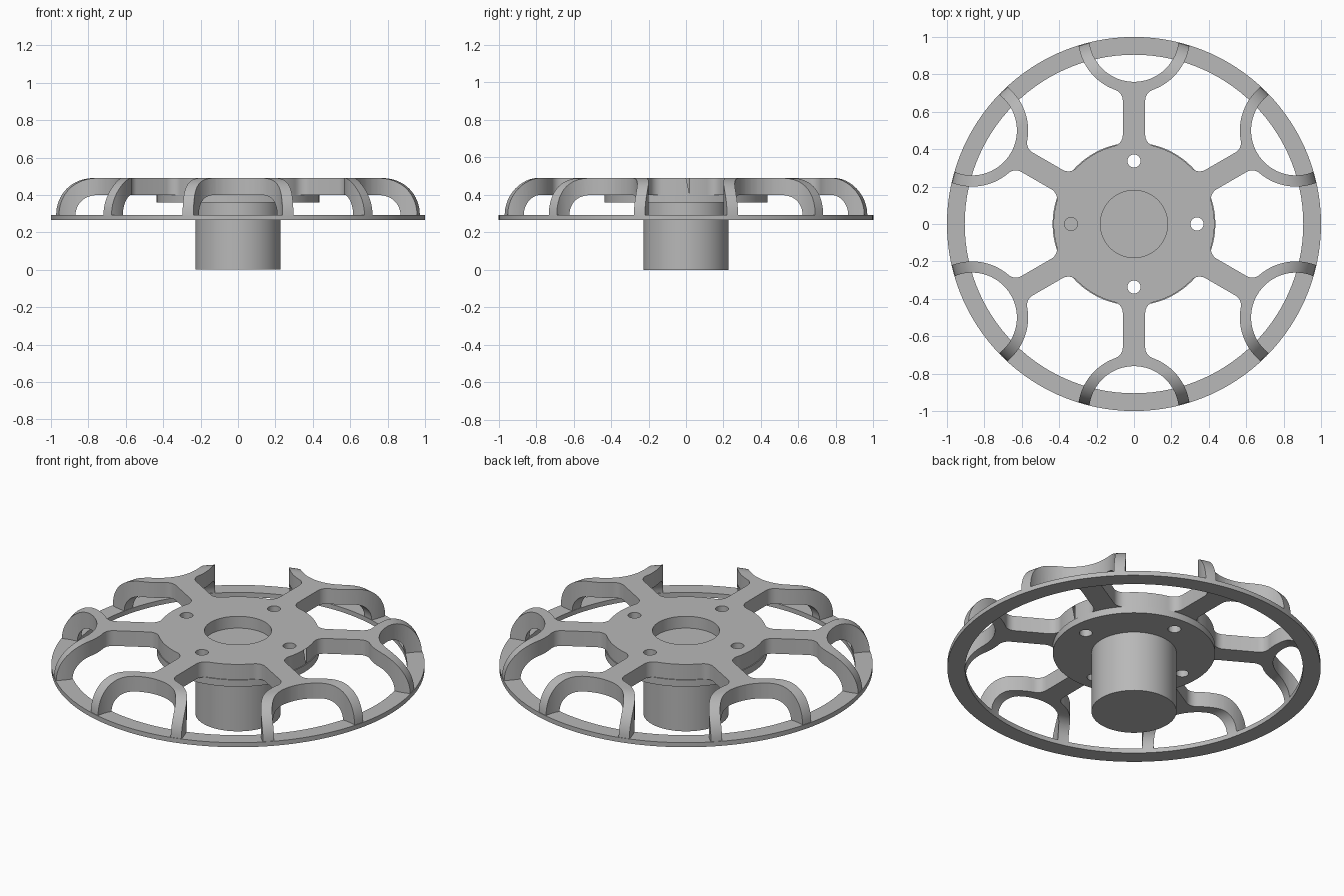
import bpy, bmesh, math
from math import sin, cos, pi, sqrt, asin, atan2, radians

cube = bpy.data.objects.get("Cube")
if cube:
    bpy.data.objects.remove(cube)

grey = bpy.data.materials.new("plain grey")
grey.use_nodes = True
colour = (0.48, 0.48, 0.48, 1)
grey.diffuse_color = colour
grey.node_tree.nodes["Principled BSDF"].inputs["Base Color"].default_value = colour

# Main dimensions
RING_LOW, RING_TOP, RING_IN = 0.266, 0.293, 0.905
PLATE_LOW, PLATE_TOP = 0.40, 0.49
HUB_R, SPOKE_HALF, FILLET = 0.43, 0.06, 0.06
ARM_OUT, ARM_IN = 0.30, 0.24
SHOULDER = 0.80


def finish(name, bm):
    bmesh.ops.recalc_face_normals(bm, faces=bm.faces)
    mesh = bpy.data.meshes.new(name)
    bm.to_mesh(mesh)
    bm.free()
    ob = bpy.data.objects.new(name, mesh)
    bpy.context.collection.objects.link(ob)
    mesh.materials.append(grey)
    return ob


def lathe(name, profile, closed, steps=120):
    bm = bmesh.new()
    verts = [bm.verts.new((r, 0, z)) for r, z in profile]
    edges = [bm.edges.new(pair) for pair in zip(verts, verts[1:])]
    if closed:
        edges.append(bm.edges.new((verts[-1], verts[0])))
    bmesh.ops.spin(bm, geom=verts + edges, cent=(0, 0, 0), axis=(0, 0, 1),
                   angle=2 * pi, steps=steps)
    bmesh.ops.remove_doubles(bm, verts=bm.verts, dist=1e-5)
    return finish(name, bm)


def prism(name, outline, low, high):
    bm = bmesh.new()
    face = bm.faces.new([bm.verts.new((x, y, low)) for x, y in outline])
    new = bmesh.ops.extrude_face_region(bm, geom=[face])["geom"]
    bmesh.ops.translate(bm, vec=(0, 0, high - low),
                        verts=[v for v in new if isinstance(v, bmesh.types.BMVert)])
    return finish(name, bm)


def arc(cx, cy, r, a, b, n):
    return [(cx + r * cos(a + (b - a) * i / n), cy + r * sin(a + (b - a) * i / n))
            for i in range(n + 1)]


def boolean(ob, cutter, operation):
    mod = ob.modifiers.new("cut", "BOOLEAN")
    mod.object, mod.operation, mod.solver = cutter, operation, "EXACT"
    select(ob)
    bpy.ops.object.modifier_apply(modifier=mod.name)


def select(ob):
    bpy.ops.object.select_all(action="DESELECT")
    ob.select_set(True)
    bpy.context.view_layer.objects.active = ob


# Half of one forked spoke along +x, from the hub edge to the arm tip
c = SPOKE_HALF + FILLET
hub_x = sqrt((HUB_R + FILLET) ** 2 - c ** 2)
arm_x = 1 - sqrt((ARM_OUT + FILLET) ** 2 - c ** 2)
hub_angle = atan2(c, hub_x)
arm_angle = asin(c / (ARM_OUT + FILLET))
tip = radians(100)
half = arc(hub_x, c, FILLET, pi + hub_angle, 1.5 * pi, 8)
half += arc(arm_x, c, FILLET, -pi / 2, -arm_angle, 8)
half += arc(1, 0, ARM_OUT, pi - arm_angle, pi - tip, 20)
scoop = arc(1, 0, ARM_IN, pi + tip, pi - tip, 40)
spoke = [(x, -y) for x, y in half] + scoop + half[::-1]

# Six spokes joined by hub arcs into one outline
outline = []
for k in range(6):
    t = radians(30 + 60 * k)
    outline += [(x * cos(t) - y * sin(t), x * sin(t) + y * cos(t)) for x, y in spoke]
    outline += arc(0, 0, HUB_R, t + hub_angle, t + pi / 3 - hub_angle, 12)[1:-1]
spider = prism("spoke_plate", outline, 0.2, 0.6)

# Domed shell that rounds the arms down to the rim
drop_in, drop_out = PLATE_LOW - RING_TOP, PLATE_TOP - RING_TOP
shell = [(0, PLATE_LOW)] + arc(SHOULDER, RING_TOP, drop_in, pi / 2, 0, 12)
shell += arc(SHOULDER, RING_TOP, drop_out, 0, pi / 2, 16)
shell = [(min(r, 1.0), z) for r, z in shell] + [(0, PLATE_TOP)]
dome = lathe("dome_cutter", shell, False)
boolean(spider, dome, "INTERSECT")

# Stepped hub: shaft below, flange under the plate
hub = lathe("hub_and_flange", [(0, 0), (0.228, 0), (0.228, 0.36), (0.435, 0.36),
                               (0.435, PLATE_LOW), (0, PLATE_LOW)], False)

# Centre recess and four bolt holes
recess = prism("recess_cutter", arc(0, 0, 0.18, 0, 2 * pi, 64)[:-1], 0.42, 0.6)
boolean(spider, recess, "DIFFERENCE")
cutters = [dome, recess]
for k in range(4):
    a = k * pi / 2
    circle = arc(0.337 * cos(a), 0.337 * sin(a), 0.035, 0, 2 * pi, 32)[:-1]
    hole = prism("bolt_hole_cutter", circle, 0.3, 0.6)
    boolean(spider, hole, "DIFFERENCE")
    boolean(hub, hole, "DIFFERENCE")
    cutters.append(hole)
for cutter in cutters:
    bpy.data.objects.remove(cutter)

# Flat outer rim
rim = lathe("outer_rim", [(RING_IN, RING_LOW), (1, RING_LOW),
                          (1, RING_TOP), (RING_IN, RING_TOP)], True)

for ob in (spider, hub, rim):
    select(ob)
    bpy.ops.object.shade_smooth_by_angle(angle=radians(30))
